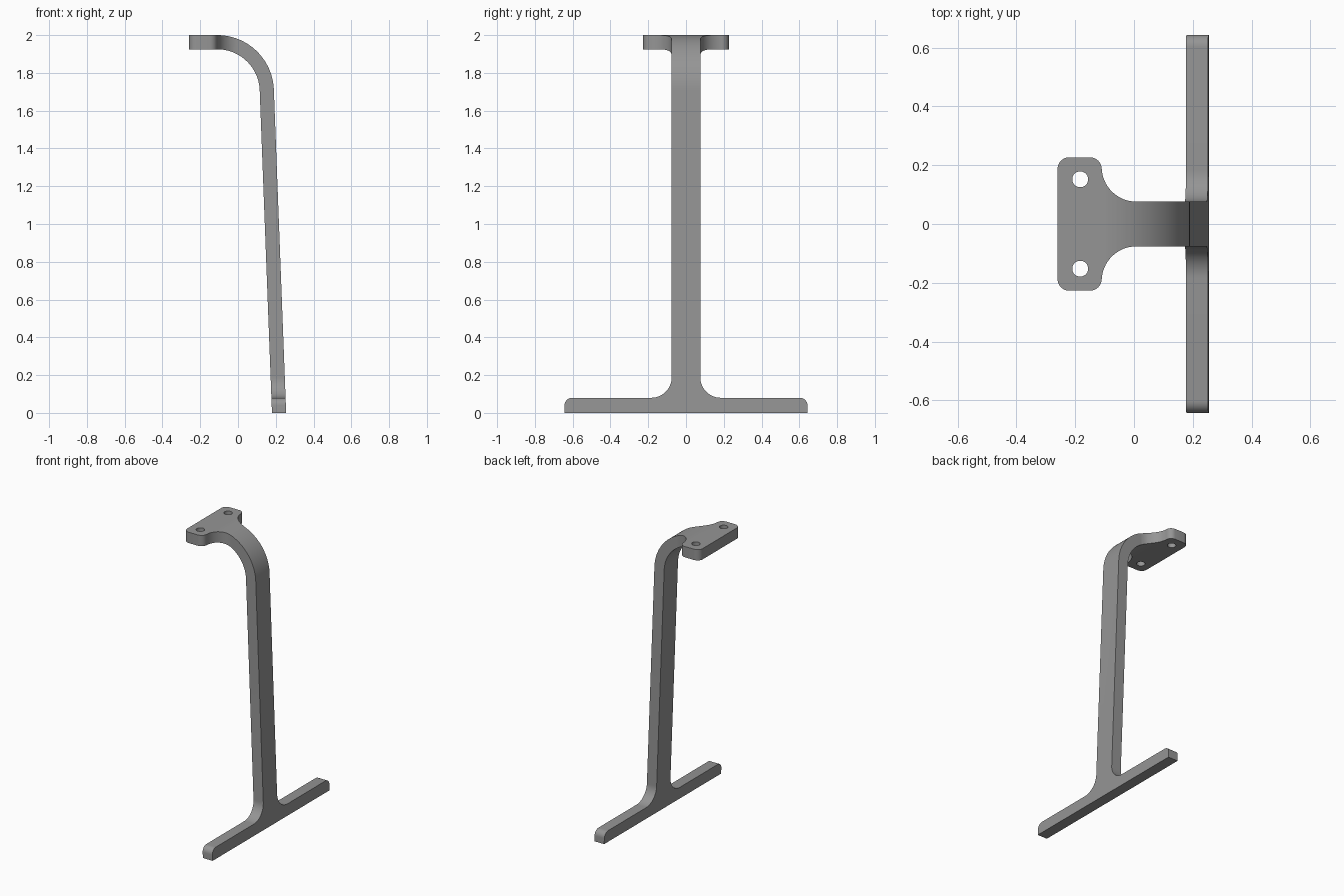
import bpy, bmesh, math

if "Cube" in bpy.data.objects:
    bpy.data.objects.remove(bpy.data.objects["Cube"])

FOOT_Y, PLATE_Y, LEG_Y = 0.643, 0.227, 0.076
LEAN = math.radians(2.18)


def arc(cx, cy, r, a0, a1, n=10):
    """Points on an arc, angles in degrees."""
    return [(cx + r * math.cos(math.radians(a0 + (a1 - a0) * i / n)),
             cy + r * math.sin(math.radians(a0 + (a1 - a0) * i / n)))
            for i in range(n + 1)]


def prism(name, points, place, lo, hi):
    """Extrude a 2D outline between lo and hi; place maps (u, v, depth) to xyz."""
    bm = bmesh.new()
    a = [bm.verts.new(place(u, v, lo)) for u, v in points]
    b = [bm.verts.new(place(u, v, hi)) for u, v in points]
    bm.faces.new(a)
    bm.faces.new(b[::-1])
    n = len(points)
    for i in range(n):
        j = (i + 1) % n
        bm.faces.new((a[j], a[i], b[i], b[j]))
    bmesh.ops.recalc_face_normals(bm, faces=bm.faces)
    mesh = bpy.data.meshes.new(name)
    bm.to_mesh(mesh)
    bm.free()
    ob = bpy.data.objects.new(name, mesh)
    bpy.context.collection.objects.link(ob)
    return ob


# bent bar: side profile with plate, bend and leaning leg
end = math.degrees(LEAN)
outer = arc(-0.11, 1.70, 0.30, 90, end, 28)
inner = arc(-0.11, 1.70, 0.225, end, 90, 28)
drop = math.tan(LEAN)
foot = [(outer[-1][0] + outer[-1][1] * drop, 0), (inner[0][0] + inner[0][1] * drop, 0)]
bracket = prism("table_leg", [(-0.26, 2.0)] + outer + foot + inner + [(-0.26, 1.925)],
                lambda u, v, d: (u, d, v), -FOOT_Y, FOOT_Y)

# plate trim: rounded corners and neck fillet, seen from above
c = 0.04
plate_cut = ([(-0.3, PLATE_Y - c)]
             + arc(-0.26 + c, PLATE_Y - c, c, 180, 90, 8)
             + arc(-0.11 - c, PLATE_Y - c, c, 90, 0, 8)
             + arc(0.008, LEG_Y + 0.118, 0.118, 180, 270, 16)
             + [(0.4, LEG_Y), (0.4, 0.8), (-0.3, 0.8)])

# leg trim: foot with rounded ends and fillets into the leg
f = 0.108
leg_cut = ([(LEG_Y, 1.8)]
           + arc(LEG_Y + f, 0.08 + f, f, 180, 270, 16)
           + arc(FOOT_Y - c, 0.08 - c, c, 90, 0, 8)
           + [(0.8, 0.04), (0.8, 1.8)])

cutters = []
for side in (-1, 1):
    cutters.append(prism("plate_trim", plate_cut,
                         lambda u, v, d: (u, v * side, d), 1.65, 2.1))
    cutters.append(prism("leg_trim", leg_cut,
                         lambda u, v, d: (d, u * side, v), 0.0, 0.5))
    cutters.append(prism("screw_hole", arc(-0.183, 0.152, 0.027, 0, 348.75, 31),
                         lambda u, v, d: (u, v * side, d), 1.8, 2.1))

bpy.context.view_layer.objects.active = bracket
bracket.select_set(True)
for cutter in cutters:
    mod = bracket.modifiers.new("cut", 'BOOLEAN')
    mod.operation = 'DIFFERENCE'
    mod.solver = 'EXACT'
    mod.object = cutter
    bpy.ops.object.modifier_apply(modifier=mod.name)
    bpy.data.objects.remove(cutter)

# single grey finish
grey = bpy.data.materials.new("grey_metal")
grey.diffuse_color = (0.30, 0.30, 0.30, 1)
grey.use_nodes = True
grey.node_tree.nodes["Principled BSDF"].inputs["Base Color"].default_value = grey.diffuse_color
bracket.data.materials.clear()
bracket.data.materials.append(grey)
bpy.ops.object.shade_smooth_by_angle(angle=math.radians(30))
